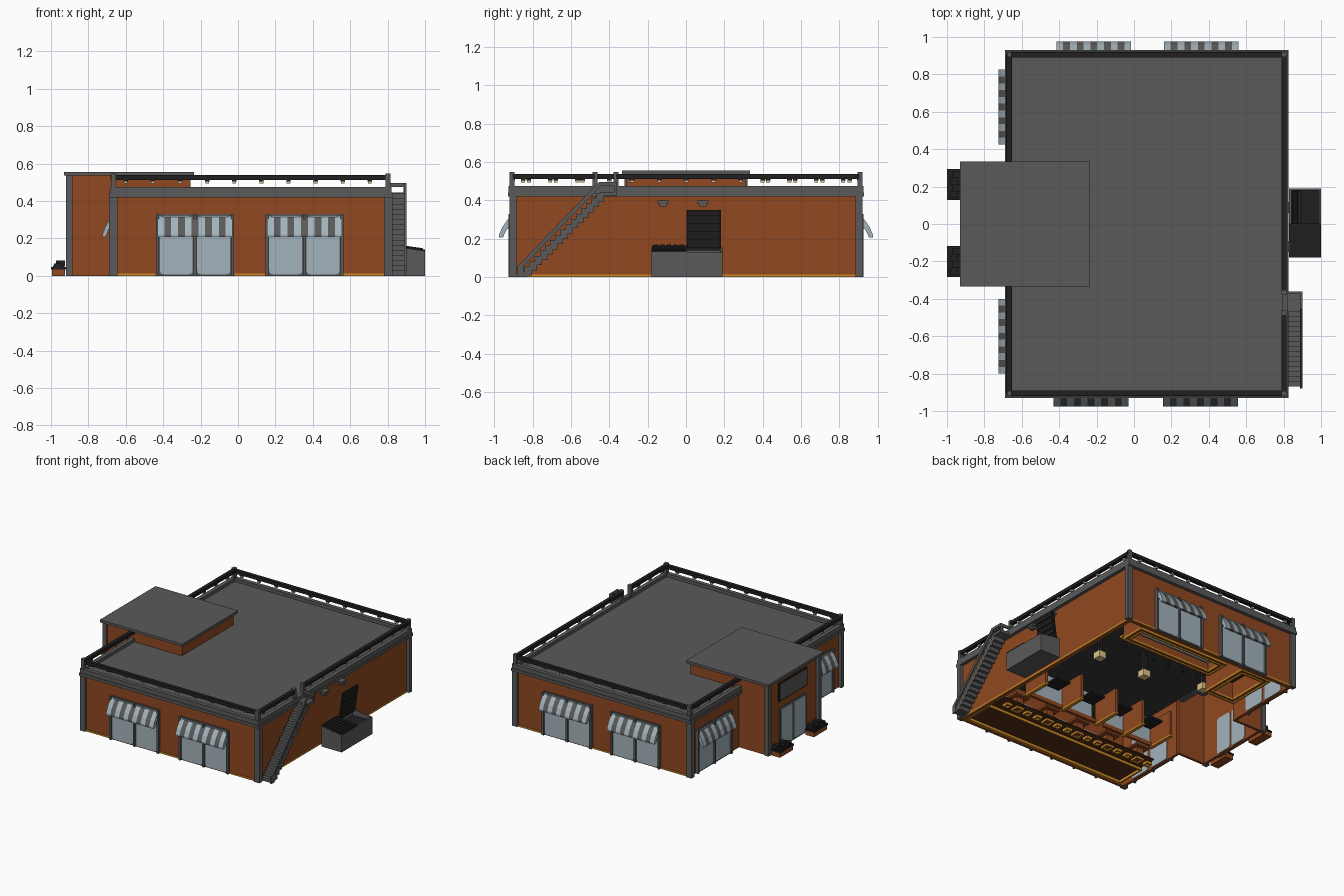
import bpy, bmesh, math

if "Cube" in bpy.data.objects:
    bpy.data.objects.remove(bpy.data.objects["Cube"])

def mat(name, r, g, b):
    m = bpy.data.materials.new(name)
    m.diffuse_color = (r, g, b, 1)
    m.use_nodes = True
    m.node_tree.nodes["Principled BSDF"].inputs["Base Color"].default_value = m.diffuse_color
    return m

BRICK = mat("brick orange", .28, .066, .015)
GREY = mat("trim grey", .102, .102, .102)
BLACK = mat("black", .014, .014, .014)
CHARCOAL = mat("ceiling charcoal", .04, .04, .04)
GLASS = mat("pale glass", .37, .45, .50)
GOLD = mat("gold", .62, .25, .02)
LAMP = mat("lamp yellow", .72, .55, .25)
DARK = mat("dark brown", .09, .028, .008)

def finish(name, bm, mats):
    bmesh.ops.recalc_face_normals(bm, faces=bm.faces)
    me = bpy.data.meshes.new(name)
    bm.to_mesh(me)
    bm.free()
    for m in mats:
        me.materials.append(m)
    ob = bpy.data.objects.new(name, me)
    bpy.context.collection.objects.link(ob)
    return ob

def boxes(name, items, m):
    """One object from boxes (x0, x1, y0, y1, z0, z1)."""
    bm = bmesh.new()
    for x0, x1, y0, y1, z0, z1 in items:
        vs = bmesh.ops.create_cube(bm, size=1)["verts"]
        for v in vs:
            v.co = ((x0 + x1) / 2 + v.co.x * (x1 - x0), (y0 + y1) / 2 + v.co.y * (y1 - y0),
                    (z0 + z1) / 2 + v.co.z * (z1 - z0))
    return finish(name, bm, [m])

def prism(bm, a, b, idx=0):
    """Join two matching outlines into a closed solid."""
    va, vb = [bm.verts.new(p) for p in a], [bm.verts.new(p) for p in b]
    fs = [bm.faces.new(va), bm.faces.new(vb[::-1])]
    n = len(a)
    fs += [bm.faces.new((va[i], vb[i], vb[(i + 1) % n], va[(i + 1) % n])) for i in range(n)]
    for f in fs:
        f.material_index = idx

def ring(x0, x1, y0, y1, w, z0, z1):
    return [(x0, x1, y0, y0 + w, z0, z1), (x0, x1, y1 - w, y1, z0, z1),
            (x0, x0 + w, y0 + w, y1 - w, z0, z1), (x1 - w, x1, y0 + w, y1 - w, z0, z1)]

# wall-space mapping: u along the wall, d outward
SIDES = {"front": lambda u, d, z: (u, -.905 - d, z), "back": lambda u, d, z: (u, .905 + d, z),
         "left": lambda u, d, z: (-.665 - d, u, z), "entry": lambda u, d, z: (-.895 - d, u, z)}

def wbox(side, u0, u1, d0, d1, z0, z1):
    a, b = SIDES[side](u0, d0, z0), SIDES[side](u1, d1, z1)
    return tuple(c for i in range(3) for c in sorted((a[i], b[i])))

def pane(name, side, u0, u1, z0, z1, r=.02):
    pts = []
    for k, (cu, cz) in enumerate([(u1 - r, z1 - r), (u0 + r, z1 - r), (u0 + r, z0 + r), (u1 - r, z0 + r)]):
        for s in range(4):
            t = math.pi / 2 * (k + s / 3)
            pts.append((cu + r * math.cos(t), cz + r * math.sin(t)))
    bm = bmesh.new()
    prism(bm, [SIDES[side](u, -.024, z) for u, z in pts], [SIDES[side](u, .014, z) for u, z in pts])
    finish(name, bm, [GLASS])

def window(side, c, h=.2):
    boxes(side + "_window_frame", [wbox(side, c - h, c + h, -.001, .008, 0, .33)], GREY)
    boxes(side + "_window_posts", [wbox(side, c + o - .008, c + o + .008, 0, .022, 0, .33) for o in (-h, 0, h)], GREY)
    pane(side + "_pane_a", side, c - h + .012, c - .012, .008, .32)
    pane(side + "_pane_b", side, c + .012, c + h - .012, .008, .32)
    # striped awning, deeper on the long walls
    k = .85 if side == "left" else 1
    prof = [(0, .33), (.03, .295), (.054, .26), (.07, .222), (.07, .207), (.05, .207), (.03, .25), (0, .25)]
    bm = bmesh.new()
    n = 11
    for i in range(n):
        u0, u1 = c - h + 2 * h * i / n, c - h + 2 * h * (i + 1) / n
        prism(bm, [SIDES[side](u0, d * k, z) for d, z in prof], [SIDES[side](u1, d * k, z) for d, z in prof], i % 2)
    finish(side + "_awning", bm, [GLASS, GREY])

# main walls, entry walls and roofs
T = .02
boxes("main_walls", [(-.665, .8, -.905, -.905 + T, 0, .43), (-.665, .8, .905 - T, .905, 0, .43),
                     (.8 - T, .8, -.885, .885, 0, .43), (-.665, -.645, -.885, -.31, 0, .43),
                     (-.665, -.645, .31, .885, 0, .43)], BRICK)
boxes("entry_walls", [(-.895, -.875, -.31, .31, 0, .535), (-.875, -.65, -.31, -.29, 0, .535),
                      (-.875, -.65, .29, .31, 0, .535), (-.65, -.255, -.31, .31, .445, .535)], BRICK)
boxes("roof_deck", [(-.66, .79, -.9, .9, .43, .45)], GREY)
boxes("ceiling", [(-.645, .78, -.885, .885, .424, .43)], CHARCOAL)
boxes("entry_roof", [(-.93, -.235, -.335, .335, .535, .555)], GREY)
boxes("roof_trim", ring(-.69, .825, -.93, .93, .04, .42, .442) + ring(-.685, .82, -.925, .925, .03, .442, .475), GREY)
boxes("corner_pillars", [(x, x + .045, y, y + .035, 0, .43) for x in (-.69, .78) for y in (-.92, .885)], GREY)
boxes("entry_pillars", [(-.92, -.885, y, y + .035, 0, .535) for y in (-.32, .285)], GREY)

# roof railing with string lamps
boxes("rail_posts", [(x - .013, x + .013, y - .013, y + .013, .45, .548)
                     for x, y in ((-.667, -.907), (-.667, .907), (.802, -.907), (.802, .907), (.802, -.475), (.802, -.365))], GREY)
boxes("rail", [(-.667, .802, y - .014, y + .014, .513, .538) for y in (-.905, .905)] +
      [(.788, .816, -.905, -.475, .513, .538), (.788, .816, -.365, .905, .513, .538)] +
      [(-.681, -.653, a, b, .513, .538) for a, b in ((-.905, -.31), (.31, .905))], BLACK)
spots = [(-.6 + i * .145, s * .905) for i in range(10) for s in (-1, 1)]
spots += [(.802, -.85 + i * .142) for i in range(13) if i != 3]
spots += [(-.667, s * (.4 + i * .14)) for i in range(4) for s in (-1, 1)]
boxes("string_lamps", [(x - .01, x + .01, y - .01, y + .01, .493, .506) for x, y in spots], LAMP)
boxes("lamp_caps", [(x - .012, x + .012, y - .012, y + .012, .505, .515) for x, y in spots], BLACK)

# windows and awnings
for side, cs in (("front", (-.23, .355)), ("back", (-.215, .36)), ("left", (-.6, .625))):
    for c in cs:
        window(side, c)

# gold skirting outside and inside
skirt = [wbox("front", a, b, 0, .005, 0, .013) for a, b in ((-.645, -.44), (-.02, .145), (.565, .78))]
skirt += [wbox("back", a, b, 0, .005, 0, .013) for a, b in ((-.645, -.425), (-.005, .15), (.57, .78))]
skirt += [(.8, .805, -.885, .885, 0, .013)] + ring(-.645, .78, -.885, .885, .006, 0, .013)[:2]
skirt += [(.772, .78, -.88, .88, 0, .013)]
boxes("skirting", skirt, GOLD)

# entry doors and sign board
boxes("door_frame", [wbox("entry", -.16, .16, -.001, .008, 0, .3)], GREY)
for s in (-1, 1):
    pane("entry_door", "entry", *sorted((s * .008, s * .148)), .008, .29)
boxes("sign_frame", [wbox("entry", -.17, .17, 0, .01, .355, .495)], BLACK)
boxes("sign_board", [wbox("entry", -.16, .16, .01, .014, .365, .485)], GREY)

# planters with blocky shrubs
for c in (-.2, .21):
    boxes("planter", [(-.995, -.925, c - .08, c + .08, 0, .042)], BRICK)
    boxes("planter_rim", ring(-1, -.92, c - .083, c + .083, .012, .034, .046), BLACK)
    boxes("shrub", [(-.99, -.93, c - .075, c + .075, .04, .054)] +
          [(-.985 + .012 * (i % 2), -.945 + .02 * (i % 2), c - .072 + i * .036, c - .036 + i * .036, .05, .067 + .015 * (i % 2))
           for i in range(4)], BLACK)

# outside stair with band rail and landing
N, y0, dy, dz = 16, -.87, .43 / 16, .44 / 16
boxes("stair_steps", [(.81, .895, y0 + i * dy, y0 + (i + 1) * dy + .012, max(0, i * dz - .02), (i + 1) * dz)
                      for i in range(N)], GREY)
bm = bmesh.new()
band = [(-.88, .0), (-.88, .055), (-.455, .495), (-.36, .495), (-.36, .475), (-.445, .475), (-.845, .06), (-.845, 0)]
prism(bm, [(.888, y, z) for y, z in band], [(.9, y, z) for y, z in band])
finish("stair_rail", bm, [GREY])
boxes("stair_landing", [(.8, .9, -.45, -.36, .425, .445), (.885, .9, -.375, -.36, .44, .495),
                        (.8, .9, -.372, -.36, .475, .495)], GREY)

# waste container: sloped rim, one closed and one open lid
def slab(bm, ya, yb, pts):
    prism(bm, [(x, ya, z) for x, z in pts], [(x, yb, z) for x, z in pts])

bm = bmesh.new()
side_shape = [(.83, 0), (1, 0), (1, .13), (.83, .155)]
slab(bm, -.18, -.168, side_shape)
slab(bm, .178, .19, side_shape)
finish("container_sides", bm, [GREY])
boxes("container_body", [(.83, .842, -.168, .178, 0, .155), (.988, 1, -.168, .178, 0, .13),
                         (.842, .988, -.168, .178, 0, .02)], GREY)
boxes("container_inside", [(.842, .988, -.168, .178, .095, .105)], BLACK)
bm = bmesh.new()
slab(bm, -.178, .003, [(.83, .153), (1, .128), (1, .14), (.83, .165)])
for i in range(5):
    slab(bm, -.165 + i * .033, -.145 + i * .033, [(.84, .16), (.99, .138), (.99, .147), (.84, .169)])
finish("closed_lid", bm, [BLACK])
bm = bmesh.new()
for y, w, a, b, e in [(.092, .09, 0, 1, 0)] + [(.092, .084, .06 + .2 * i, .18 + .2 * i, .008) for i in range(5)]:
    x1, x2, za, zb = .845 + .03 * a, .845 + .03 * b, .14 + .21 * a, .14 + .21 * b
    slab(bm, y - w, y + w, [(x1, za), (x1 + .012 + e, za), (x2 + .012 + e, zb), (x2, zb)])
finish("open_lid", bm, [BLACK])
boxes("wall_lamps", [(.8, .835, y - .03, y + .03, .385, .4) for y in (-.12, .088)] +
      [(.8, .83, y - .018, y + .018, .368, .385) for y in (-.12, .088)], GREY)

# interior: bar and side counter, gold edged
for nm, (a, b, c, d) in (("bar", (-.12, .65, .66, .85)), ("side_counter", (-.5, -.25, .47, .86))):
    boxes(nm + "_body", ring(a, b, c, d, .035, .01, .14), BRICK)
    boxes(nm + "_base", ring(a - .004, b + .004, c - .004, d + .004, .012, 0, .014) +
          ring(a + .027, b - .027, c + .027, d - .027, .012, 0, .014), GOLD)
    boxes(nm + "_top", ring(a - .015, b + .015, c - .015, d + .015, .06, .14, .152), BLACK)
boxes("bar_shelf", ring(-.06, .59, .72, .79, .015, .05, .065), GLASS)
stools = [(-.08 + i * .13, .58) for i in range(6)]
boxes("stool_seats", [(x - .025, x + .025, y - .025, y + .025, .08, .095) for x, y in stools], GOLD)
boxes("stool_legs", [(x - .008, x + .008, y - .008, y + .008, 0, .08) for x, y in stools], BLACK)

# interior: glazed partitions and booths on gold feet
walls = [(.65, -.37, .2), (.33, -.37, .2), (.02, -.37, .2), (-.22, -.37, .2), (-.47, -.37, .2)]
boxes("partition", [(.05, .65, -.37, -.35, .01, .04), (-.47, -.02, -.37, -.35, .01, .04)] +
      [(x, x + .02, y, y + .22, .01, h) for x, y, h in walls], BRICK)
boxes("partition_feet", [(x - .003, x + .023, y - .003, y + .223, 0, .012) for x, y, h in walls], GOLD)
boxes("partition_glass", [(.08, .62, -.365, -.355, .04, .23), (-.44, -.04, -.365, -.355, .04, .23)], GLASS)
boxes("booth_tables", [(x, x + .12, -.3, -.17, .1, .115) for x in (.43, .12, -.13, -.4)], BLACK)

# interior: dining strip at the front
boxes("dining_floor", [(-.6, .76, -.87, -.5, .02, .028)], DARK)
boxes("dining_edge", ring(-.61, .77, -.88, -.64, .012, 0, .03), GOLD)
for i in range(5):
    x = -.5 + i * .27
    boxes("dining_table", [(x - .06, x + .06, -.62, -.5, .09, .105), (x - .03, x + .03, -.59, -.53, .01, .09)], BRICK)
    boxes("table_foot", ring(x - .034, x + .034, -.594, -.526, .012, 0, .014), GOLD)
    for s in (-1, 1):
        boxes("dining_stool", ring(x + s * .09 - .024, x + s * .09 + .024, -.584, -.536, .01, 0, .03), GOLD)

# interior: pendant lamps
for x, y in ((.35, .05), (-.05, .05), (-.48, .17)):
    boxes("pendant_shade", [(x - .03, x + .03, y - .03, y + .03, .23, .28)], LAMP)
    boxes("pendant_rod", [(x - .015, x + .015, y - .015, y + .015, .28, .425)], BLACK)
